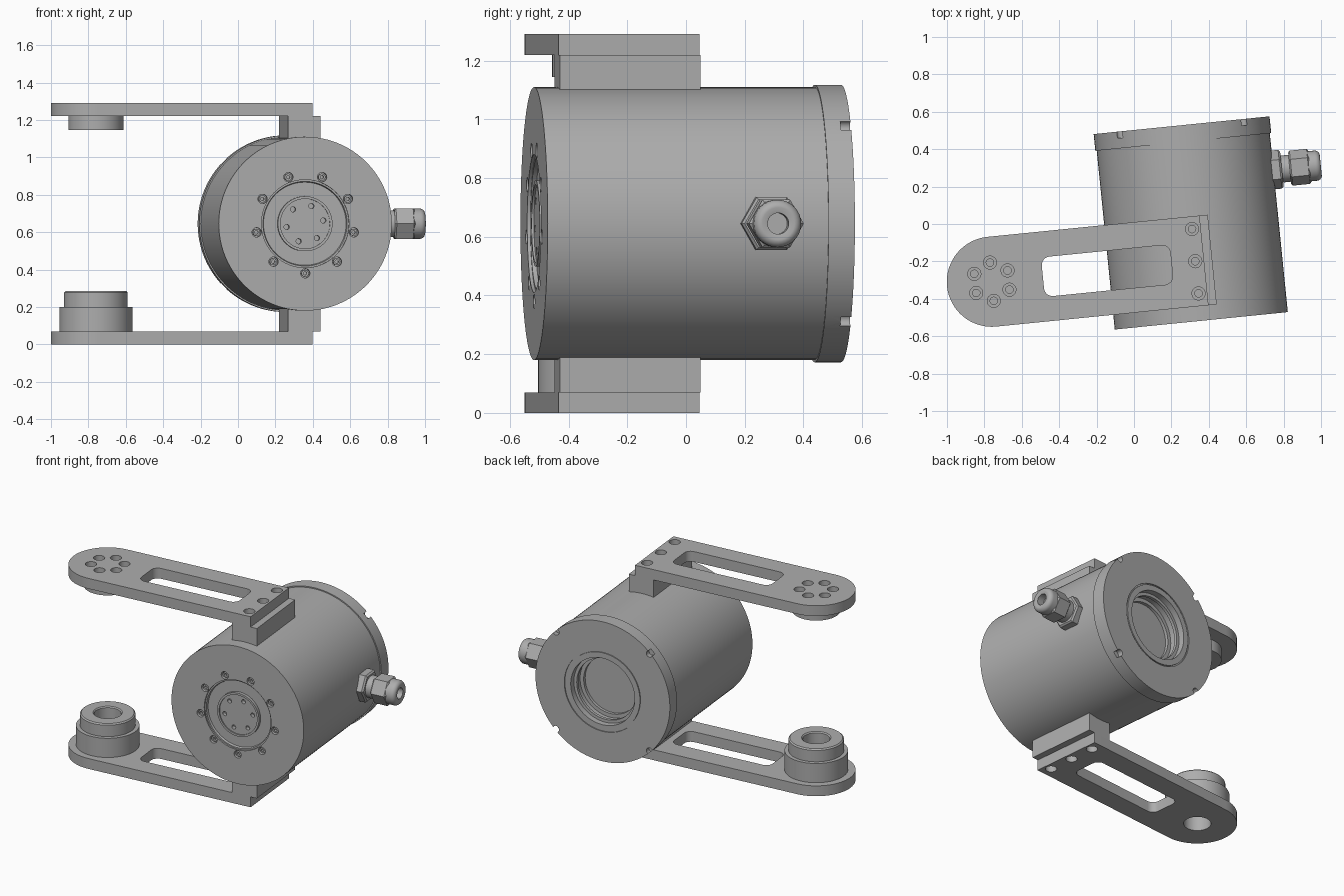
import bpy, bmesh
from math import pi, sin, cos, radians
from mathutils import Matrix, Vector

cube = bpy.data.objects.get("Cube")
if cube:
    bpy.data.objects.remove(cube, do_unlink=True)

YAW = radians(5.75)          # the whole assembly is turned slightly
AXIS_X, AXIS_Z = 0.306, 0.645  # main cylinder axis
ARM_X, ARM_Y, ARM_R = -0.787, -0.231, 0.241
TOP = 1.29

grey = bpy.data.materials.new("machined_grey")
grey.use_nodes = True
colour = (0.42, 0.42, 0.42, 1)
grey.diffuse_color = colour
grey.node_tree.nodes["Principled BSDF"].inputs["Base Color"].default_value = colour

TURN = {"X": Matrix.Rotation(pi / 2, 4, "Y"),
        "Y": Matrix.Rotation(-pi / 2, 4, "X"),
        "Z": Matrix.Identity(4)}


def add(name, bm):
    bmesh.ops.recalc_face_normals(bm, faces=bm.faces)
    mesh = bpy.data.meshes.new(name)
    bm.to_mesh(mesh)
    bm.free()
    ob = bpy.data.objects.new(name, mesh)
    bpy.context.collection.objects.link(ob)
    mesh.materials.append(grey)
    return ob


def lathe(name, profile, at=(0, 0, 0), axis="Z", segs=48, phase=0.0, closed=False):
    """Revolve (radius, height) points about an axis."""
    bm = bmesh.new()
    vs = [bm.verts.new((r * cos(phase), r * sin(phase), h)) for r, h in profile]
    es = [bm.edges.new(p) for p in zip(vs, vs[1:])]
    if closed:
        es.append(bm.edges.new((vs[-1], vs[0])))
    bmesh.ops.spin(bm, geom=vs + es, cent=(0, 0, 0), axis=(0, 0, 1),
                   angle=2 * pi, steps=segs, use_duplicate=False)
    bmesh.ops.remove_doubles(bm, verts=bm.verts, dist=1e-5)
    bmesh.ops.transform(bm, matrix=Matrix.Translation(at) @ TURN[axis], verts=bm.verts)
    return add(name, bm)


def rod(name, r, h0, h1, at=(0, 0, 0), axis="Z", segs=24, phase=0.0):
    return lathe(name, [(0, h0), (r, h0), (r, h1), (0, h1)], at, axis, segs, phase)


def prism(name, points, z0, z1):
    bm = bmesh.new()
    face = bm.faces.new([bm.verts.new((x, y, z0)) for x, y in points])
    out = bmesh.ops.extrude_face_region(bm, geom=[face])
    top = [v for v in out["geom"] if isinstance(v, bmesh.types.BMVert)]
    bmesh.ops.translate(bm, verts=top, vec=(0, 0, z1 - z0))
    return add(name, bm)


def box(name, x0, x1, y0, y1, z0, z1):
    return prism(name, [(x0, y0), (x1, y0), (x1, y1), (x0, y1)], z0, z1)


def arc(cx, cy, r, a0, a1, n):
    return [(cx + r * cos(radians(a0 + (a1 - a0) * i / n)),
             cy + r * sin(radians(a0 + (a1 - a0) * i / n))) for i in range(n + 1)]


def cut(ob, cutters):
    bpy.context.view_layer.objects.active = ob
    for c in cutters:
        mod = ob.modifiers.new("cut", "BOOLEAN")
        mod.operation, mod.solver, mod.object = "DIFFERENCE", "EXACT", c
        bpy.ops.object.modifier_apply(modifier=mod.name)
        bpy.data.objects.remove(c, do_unlink=True)


def counterbore(x, y, surface, inward):
    """Stepped screw hole sunk from a plate surface."""
    steps = [(0, -0.02), (0.035, -0.02), (0.035, 0.045), (0.02, 0.045), (0.02, 0.1), (0, 0.1)]
    return lathe("cutter", [(r, h * inward) for r, h in steps], (x, y, surface), segs=24)


parts = []

# Main housing with front hub, rear collar and stepped rear bore
housing = lathe("housing", [
    (0, -.538), (.133, -.538), (.133, -.546), (.147, -.546), (.147, -.525),
    (.222, -.525), (.226, -.54), (.235, -.54), (.235, -.551), (.465, -.551),
    (.465, .41), (.4725, .41), (.4725, .5), (.27, .5), (.27, .493), (.262, .493),
    (.262, .5), (.225, .5), (.225, .46), (.205, .46), (.205, .44), (.215, .44),
    (.215, .4), (.19, .4), (.19, .38), (0, .38)],
    (AXIS_X, 0, AXIS_Z), "Y", 96)


def ring_holes(count, ring, start, r, y0, y1):
    spots = [radians(start + 360 * i / count) for i in range(count)]
    return [rod("cutter", r, y0, y1, (AXIS_X + ring * cos(t), 0, AXIS_Z + ring * sin(t)), "Y", 20)
            for t in spots]


cut(housing, ring_holes(9, .265, -90, .025, -.6, -.52)
    + ring_holes(6, .1, 10, .014, -.6, -.51)
    + ring_holes(4, .465, 45, .022, .465, .55))
parts.append(housing)

# Screw heads in the front bolt circle
for i in range(9):
    t = radians(-90 + 40 * i)
    parts.append(lathe("front_screw", [(0, -.525), (.009, -.525), (.009, -.54), (.019, -.54), (.019, -.515), (0, -.515)],
                       (AXIS_X + .265 * cos(t), 0, AXIS_Z + .265 * sin(t)), "Y", 16))

# Upper and lower arms: rounded end, window, screw holes, saddle block
outline = [(.353, ARM_Y - ARM_R), (.353, ARM_Y + ARM_R)] + arc(ARM_X, ARM_Y, ARM_R, 90, 270, 32)
wx0, wx1, wy0, wy1, wr = -.513, .178, -.34, -.128, .045
window = (arc(wx1 - wr, wy1 - wr, wr, 0, 90, 6) + arc(wx0 + wr, wy1 - wr, wr, 90, 180, 6)
          + arc(wx0 + wr, wy0 + wr, wr, 180, 270, 6) + arc(wx1 - wr, wy0 + wr, wr, 270, 360, 6))
for side, z0, surface, inward in (("upper", TOP - .07, TOP, -1), ("lower", 0, 0, 1)):
    arm = prism(side + "_arm", outline, z0, z0 + .07)
    cutters = [prism("cutter", window, z0 - .05, z0 + .12)]
    cutters += [counterbore(AXIS_X, ARM_Y + d, surface, inward) for d in (-.173, 0, .173)]
    if side == "upper":
        cutters += [counterbore(x, y, surface, inward)
                    for x, y in arc(ARM_X, ARM_Y, .103, 90, 390, 5)]
    else:
        cutters.append(rod("cutter", .083, -.1, .2, (ARM_X, ARM_Y, 0), segs=48))
    cut(arm, cutters)
    b0, b1 = (1.085, TOP - .07) if side == "upper" else (.07, .205)
    block = box(side + "_block", .222, .397, ARM_Y - ARM_R, ARM_Y + ARM_R, b0, b1)
    parts += [arm, block]

# Pivot bosses at the arm ends
parts.append(rod("upper_boss", .147, 1.145, TOP - .07, (ARM_X, ARM_Y, 0), segs=64))
parts.append(lathe("lower_boss", [(.083, .07), (.195, .07), (.195, .2), (.17, .2), (.17, .277),
                                  (.162, .285), (.09, .285), (.083, .278)],
                   (ARM_X, ARM_Y, 0), segs=64, closed=True))

# Cable gland: base nut, neck, hex body, domed cap with a bore
gland = (0, .213, AXIS_Z)
parts.append(lathe("gland_base_nut", [(0, .74), (.104, .74), (.104, .806), (.094, .816), (0, .816)],
                   gland, "X", 6, pi / 6))
parts.append(rod("gland_neck", .072, .8, .87, gland, "X", 32))
parts.append(lathe("gland_hex", [(0, .858), (.084, .858), (.094, .866), (.094, .958), (.084, .966), (0, .966)],
                   gland, "X", 6, pi / 6))
dome = [(.055 + .026 * cos(radians(a)), .997 + .028 * sin(radians(a))) for a in range(0, 91, 15)]
parts.append(lathe("gland_cap", [(0, .955), (.081, .955)] + dome + [(.036, 1.02), (.036, .97), (0, .97)],
                   gland, "X", 32))

# Turn the assembly and shade it
bpy.ops.object.select_all(action="DESELECT")
for ob in parts:
    ob.data.transform(Matrix.Rotation(YAW, 4, "Z"))
    ob.select_set(True)
bpy.context.view_layer.objects.active = housing
bpy.ops.object.shade_smooth_by_angle(angle=radians(30))
